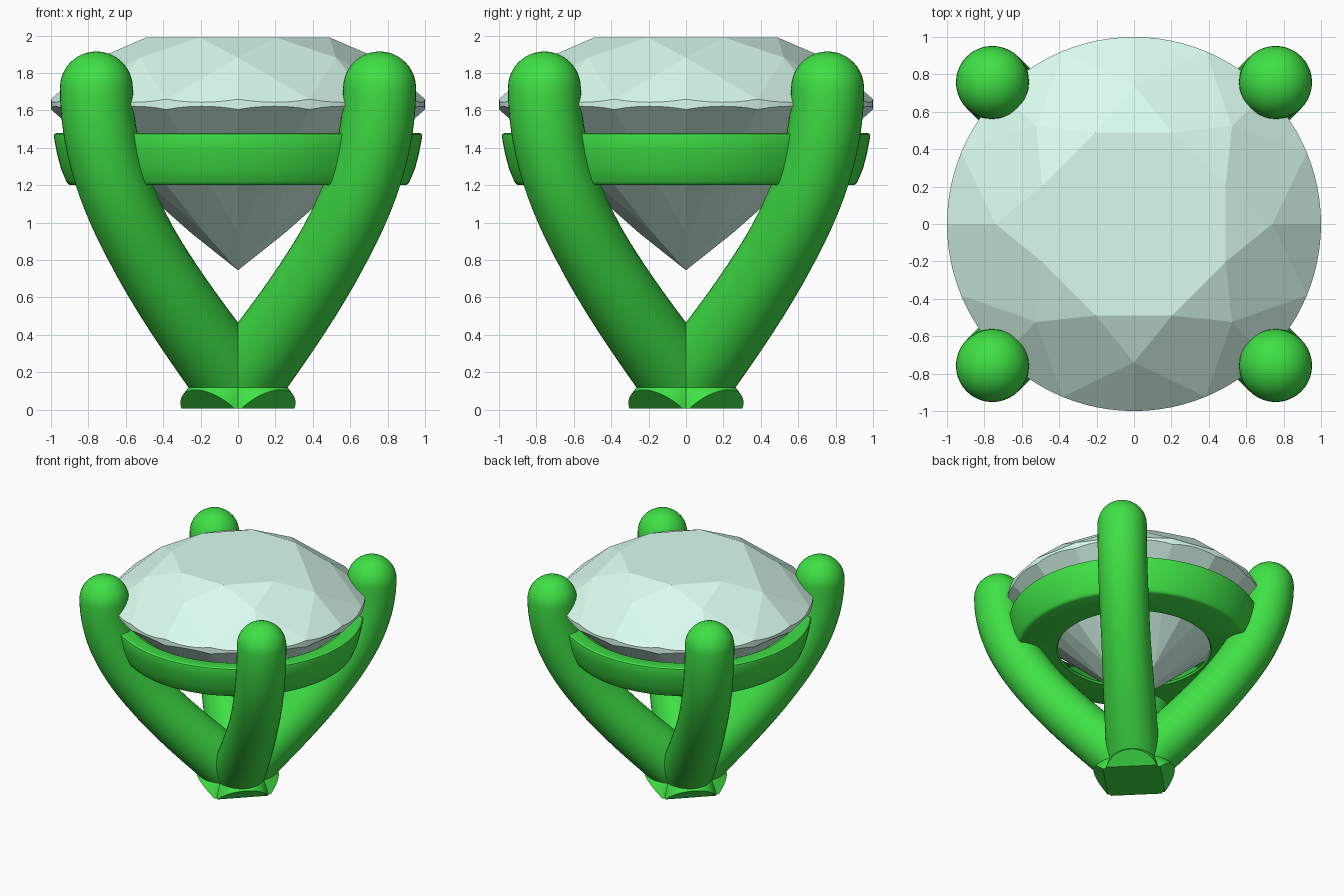
import bpy, bmesh
from math import sin, cos, pi, radians, sqrt
from mathutils import Vector
from mathutils.geometry import interpolate_bezier

if "Cube" in bpy.data.objects:
    bpy.data.objects.remove(bpy.data.objects["Cube"])


def material(name, colour):
    m = bpy.data.materials.new(name)
    m.diffuse_color = colour
    m.use_nodes = True
    m.node_tree.nodes["Principled BSDF"].inputs["Base Color"].default_value = m.diffuse_color
    return m


def make_object(name, bm, mat):
    bmesh.ops.recalc_face_normals(bm, faces=bm.faces)
    mesh = bpy.data.meshes.new(name)
    bm.to_mesh(mesh)
    bm.free()
    mesh.materials.append(mat)
    ob = bpy.data.objects.new(name, mesh)
    bpy.context.collection.objects.link(ob)
    return ob


def polar(r, deg, z):
    return Vector((r * cos(radians(deg)), r * sin(radians(deg)), z))


metal = material("green_metal", (0.05, 0.75, 0.06, 1))
crystal = material("pale_crystal", (0.70, 0.98, 0.86, 1))

# Gemstone: hull of the table, star points, scalloped girdle, pavilion and culet
bm = bmesh.new()
bm.verts.new((0, 0, 0.745))
for i in range(8):
    bm.verts.new(polar(0.53, 45 * i + 22.5, 1.99))
    bm.verts.new(polar(0.74, 45 * i, 1.882))
    bm.verts.new(polar(0.25, 45 * i, 0.944))
for i in range(96):
    a = 3.75 * i
    dip = cos(radians(a % 22.5 - 11.25)) - cos(radians(11.25))
    bm.verts.new(polar(1, a, 1.66 - 0.87 * dip))
    bm.verts.new(polar(1, a, 1.605 + 0.898 * dip))
bmesh.ops.convex_hull(bm, input=bm.verts)
bmesh.ops.dissolve_limit(bm, angle_limit=radians(0.4), verts=bm.verts, edges=bm.edges)
make_object("gemstone", bm, crystal)

# Seat ring: revolved profile with softened corners
profile = [(0.61, 1.2), (0.895, 1.2), (0.908, 1.206), (0.918, 1.22), (0.947, 1.29),
           (0.968, 1.37), (0.985, 1.46), (0.982, 1.473), (0.97, 1.48), (0.88, 1.48),
           (0.865, 1.474), (0.60, 1.215)]
bm = bmesh.new()
N = 128
rings = [[bm.verts.new(polar(r, 360 * i / N, z)) for r, z in profile] for i in range(N)]
for i in range(N):
    for j in range(len(profile)):
        k = (j + 1) % len(profile)
        bm.faces.new((rings[i][j], rings[i][k], rings[i - 1][k], rings[i - 1][j]))
setting = make_object("setting", bm, metal)


# Prong: tube along a bezier in a diagonal plane, ending in a round tip
def prong(deg):
    q = sqrt(2)
    p = [Vector((x * q, 0, z)) for x, z in ((0, 0.115), (0.41, 0.665), (0.757, 1.15), (0.757, 1.72))]
    path = interpolate_bezier(*p, 33)
    start = p[0] - (p[1] - p[0]) * 0.3
    path = [start] + path
    stations = []
    for i, c in enumerate(path):
        t = (path[min(i + 1, len(path) - 1)] - path[max(i - 1, 0)]).normalized()
        stations.append((c, t, 0.195 + 0.02 * max(0, 1 - i / 16)))
    stations[-1] = (path[-1], Vector((0, 0, 1)), 0.195)
    for k in range(1, 10):
        a = k * pi / 20
        stations.append((path[-1] + Vector((0, 0, 0.195 * sin(a))), Vector((0, 0, 1)), 0.195 * cos(a)))
    bm = bmesh.new()
    side, M, rows = Vector((0, 1, 0)), 40, []
    for c, t, r in stations:
        n = side.cross(t)
        rows.append([bm.verts.new(c + r * (n * cos(2 * pi * j / M) + side * sin(2 * pi * j / M)))
                     for j in range(M)])
    for a, b in zip(rows, rows[1:]):
        for j in range(M):
            bm.faces.new((a[j - 1], a[j], b[j], b[j - 1]))
    bm.faces.new(rows[0])
    top = bm.verts.new(path[-1] + Vector((0, 0, 0.195)))
    for j in range(M):
        bm.faces.new((rows[-1][j - 1], rows[-1][j], top))
    ob = make_object("prong", bm, metal)
    ob.rotation_euler.z = radians(deg)
    return ob


# Fuse the four prongs with the seat ring
bpy.context.view_layer.objects.active = setting
for deg in (45, 135, 225, 315):
    ob = prong(deg)
    mod = setting.modifiers.new("fuse", 'BOOLEAN')
    mod.operation, mod.solver, mod.object = 'UNION', 'EXACT', ob
    bpy.ops.object.modifier_apply(modifier=mod.name)
    bpy.data.objects.remove(ob)

# Flat foot
bm = bmesh.new()
bm.from_mesh(setting.data)
cut = bmesh.ops.bisect_plane(bm, geom=bm.verts[:] + bm.edges[:] + bm.faces[:], plane_co=(0, 0, 0.005),
                             plane_no=(0, 0, 1), clear_inner=True)
bmesh.ops.holes_fill(bm, edges=[e for e in cut["geom_cut"] if isinstance(e, bmesh.types.BMEdge)], sides=0)
bm.to_mesh(setting.data)
bm.free()
setting.select_set(True)
bpy.ops.object.shade_smooth_by_angle(angle=radians(30))
